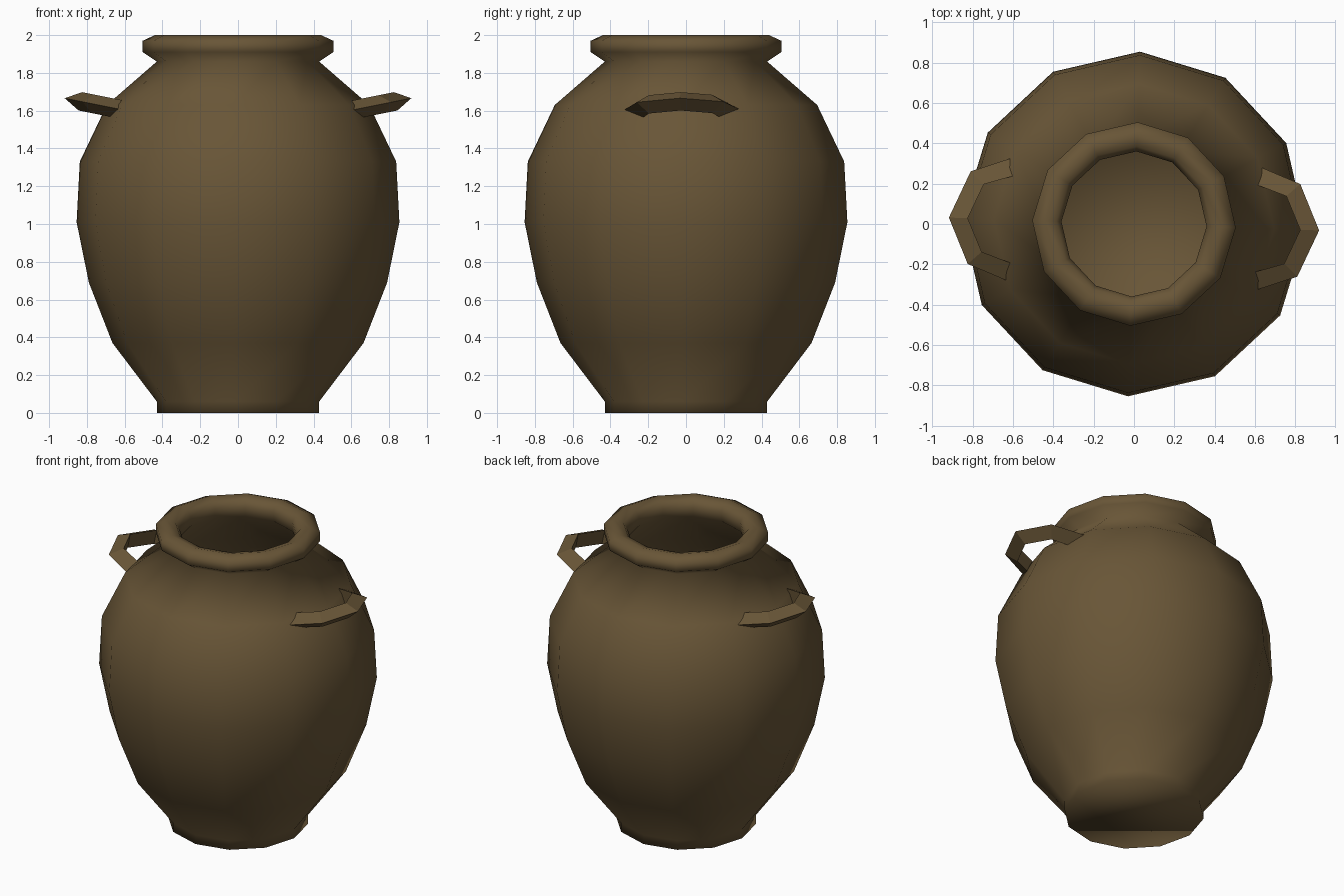
import bpy, bmesh, math
from mathutils import Vector

if "Cube" in bpy.data.objects:
    bpy.data.objects.remove(bpy.data.objects["Cube"])

clay = bpy.data.materials.new("brown_clay")
clay.diffuse_color = (0.14, 0.092, 0.038, 1)
clay.use_nodes = True
clay.node_tree.nodes["Principled BSDF"].inputs["Base Color"].default_value = clay.diffuse_color


def finish(bm, name, smooth):
    bmesh.ops.recalc_face_normals(bm, faces=bm.faces)
    me = bpy.data.meshes.new(name)
    bm.to_mesh(me)
    bm.free()
    for p in me.polygons:
        p.use_smooth = smooth
    me.materials.append(clay)
    ob = bpy.data.objects.new(name, me)
    bpy.context.collection.objects.link(ob)
    return ob


def skin(bm, rings):
    # join successive closed rings with quads and cap both ends
    vs = [[bm.verts.new(p) for p in r] for r in rings]
    n = len(vs[0])
    for a, b in zip(vs, vs[1:]):
        for i in range(n):
            j = (i + 1) % n
            bm.faces.new((a[i], a[j], b[j], b[i]))
    bm.faces.new(vs[0][::-1])
    bm.faces.new(vs[-1])


# jar: outer wall, rolled rim and hollow inside as one 12-sided turning
profile = [(0.43, 0), (0.43, 0.06), (0.665, 0.37), (0.79, 0.69), (0.855, 1.01),
           (0.838, 1.33), (0.695, 1.63), (0.43, 1.86), (0.505, 1.91), (0.505, 1.97),
           (0.44, 2.0), (0.385, 1.985), (0.36, 1.945), (0.365, 1.88),
           (0.64, 1.61), (0.785, 1.32), (0.80, 1.01), (0.735, 0.70), (0.61, 0.39), (0.38, 0.07)]
angles = [math.radians(30 * k - 2) for k in range(12)]
bm = bmesh.new()
skin(bm, [[(r * math.cos(a), r * math.sin(a), z) for a in angles] for r, z in profile])
finish(bm, "jar_body", True)

# handles: triangular loop, tilted slightly upwards, repeated by a half turn
path = [(0.605, 0.23), (0.785, 0.158), (0.862, -0.03), (0.773, -0.218), (0.59, -0.273)]
tilt = 0.2
up = Vector((-tilt, 0, 1)).normalized()
pts = [Vector((x, y, 1.655 - (0.862 - x) * tilt)) for x, y in path]
for name, sign in (("right_handle", 1), ("left_handle", -1)):
    rings = []
    for i, p in enumerate(pts):
        t = pts[min(i + 1, 4)] - pts[max(i - 1, 0)]
        out = up.cross(t).normalized()
        if out.dot(p - Vector((0.6, -0.02, 1.6))) < 0:
            out = -out
        if i in (0, 4):
            out = Vector((abs(out.x), out.y, out.z))
        ring = []
        for k in range(3):
            a = math.radians(120 * k)
            q = p + 0.057 * (out * math.cos(a) + up * math.sin(a))
            ring.append((sign * q.x, sign * q.y, q.z))
        rings.append(ring)
    bm = bmesh.new()
    skin(bm, rings)
    finish(bm, name, False)
